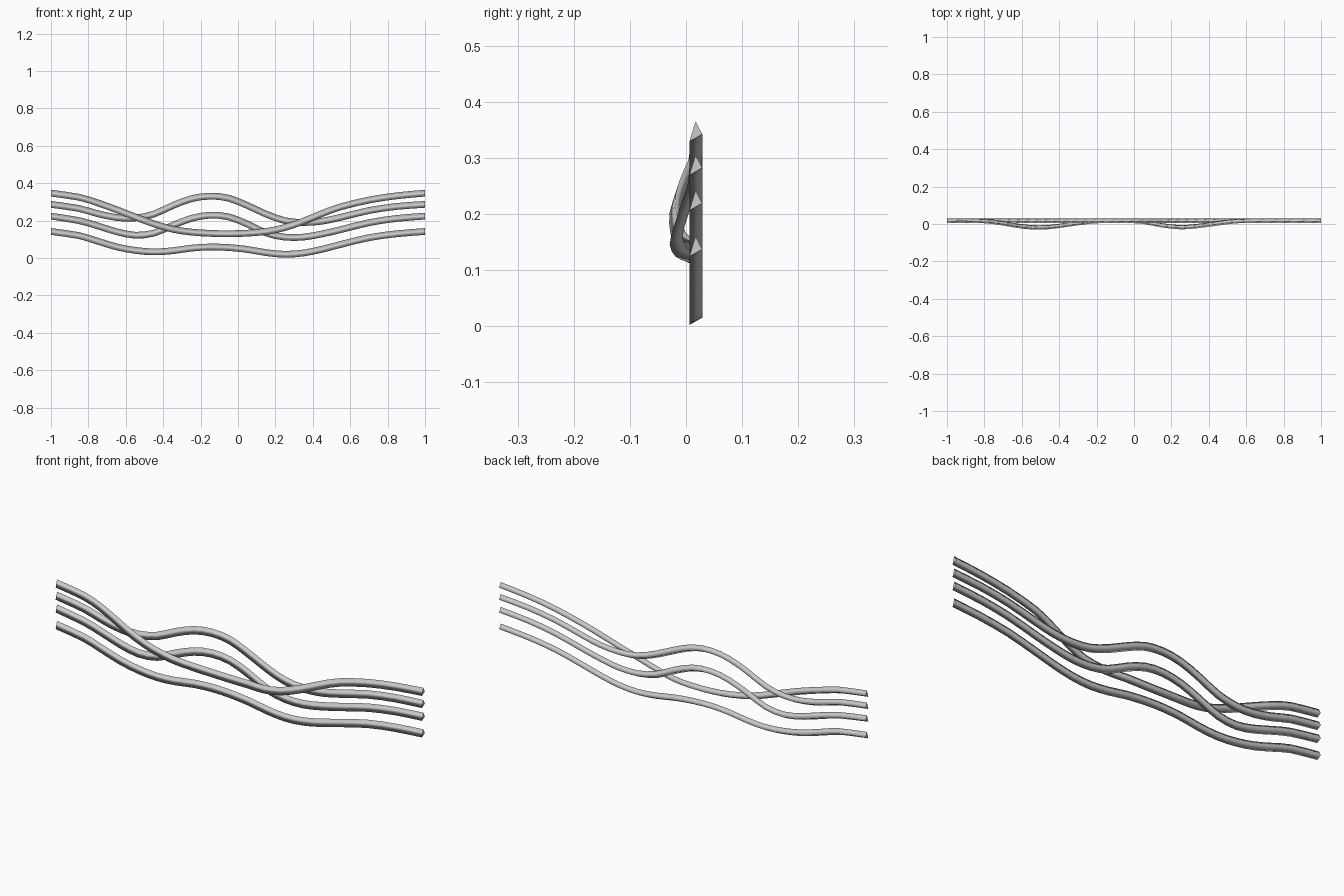
import bpy, bmesh
from mathutils import Vector

if "Cube" in bpy.data.objects:
    bpy.data.objects.remove(bpy.data.objects["Cube"])

# Triangular strand section: (y, offset across the strand)
SECTION = [(0.017, 0.018), (0.029, -0.005), (0.006, -0.018)]

# Height of each strand, sampled along x
X = [-1, -.85, -.75, -.65, -.55, -.45, -.35, -.25, -.15, -.05,
     .05, .15, .25, .35, .45, .55, .7, .85, 1]
HEIGHTS = {
    "crossing_strand": [.347, .325, .295, .259, .22, .183, .154, .139, .132, .130,
                        .133, .142, .163, .197, .238, .274, .31, .333, .347],
    "upper_strand": [.287, .265, .237, .217, .214, .235, .28, .317, .331, .320,
                     .281, .235, .2, .19, .197, .218, .254, .276, .287],
    "middle_strand": [.224, .2, .172, .141, .122, .133, .174, .212, .229, .220,
                      .182, .134, .112, .112, .129, .152, .189, .212, .224],
    "lower_strand": [.142, .12, .09, .06, .041, .033, .039, .053, .059, .056,
                     .046, .029, .020, .027, .047, .073, .109, .130, .142],
}
# Forward bulge where the crossing strand passes over the others
BULGE = [0, 0, -.006, -.022, -.035, -.034, -.021, -.007, 0, 0,
         -.006, -.025, -.035, -.027, -.013, -.002, 0, 0, 0]


def smooth_path(pts, steps=2):
    """Catmull-Rom path through the points."""
    p = [2 * pts[0] - pts[1]] + pts + [2 * pts[-1] - pts[-2]]
    out = []
    for i in range(1, len(p) - 2):
        a, b, c, d = p[i - 1:i + 3]
        for k in range(steps):
            t = k / steps
            out.append(.5 * (2 * b + (c - a) * t + (2 * a - 5 * b + 4 * c - d) * t * t
                             + (3 * b - a - 3 * c + d) * t ** 3))
    return out + [pts[-1]]


def strand(name, heights, bulge):
    path = smooth_path([Vector(p) for p in zip(X, bulge, heights)])
    bm = bmesh.new()
    rings = []
    last = len(path) - 1
    for i, p in enumerate(path):
        t = path[min(i + 1, last)] - path[max(i - 1, 0)]
        n = Vector((-t.z, 0, t.x)).normalized()
        if i in (0, last):
            n = Vector((0, 0, 1))      # vertical cut at both ends
        rings.append([bm.verts.new(p + Vector((0, y, 0)) + n * o) for y, o in SECTION])
    for r, s in zip(rings, rings[1:]):
        for k in range(3):
            j = (k + 1) % 3
            bm.faces.new((r[k], r[j], s[j], s[k])).smooth = True
    for r in (rings[0], rings[-1]):
        bm.faces.new(r)
    bmesh.ops.recalc_face_normals(bm, faces=bm.faces)
    # Keep the end cuts crisp
    for r in (rings[0], rings[-1]):
        for k in range(3):
            bm.edges.get((r[k], r[(k + 1) % 3])).smooth = False
    mesh = bpy.data.meshes.new(name)
    bm.to_mesh(mesh)
    bm.free()
    bpy.context.collection.objects.link(bpy.data.objects.new(name, mesh))


for name, heights in HEIGHTS.items():
    strand(name, heights, BULGE if name == "crossing_strand" else [0] * len(X))
